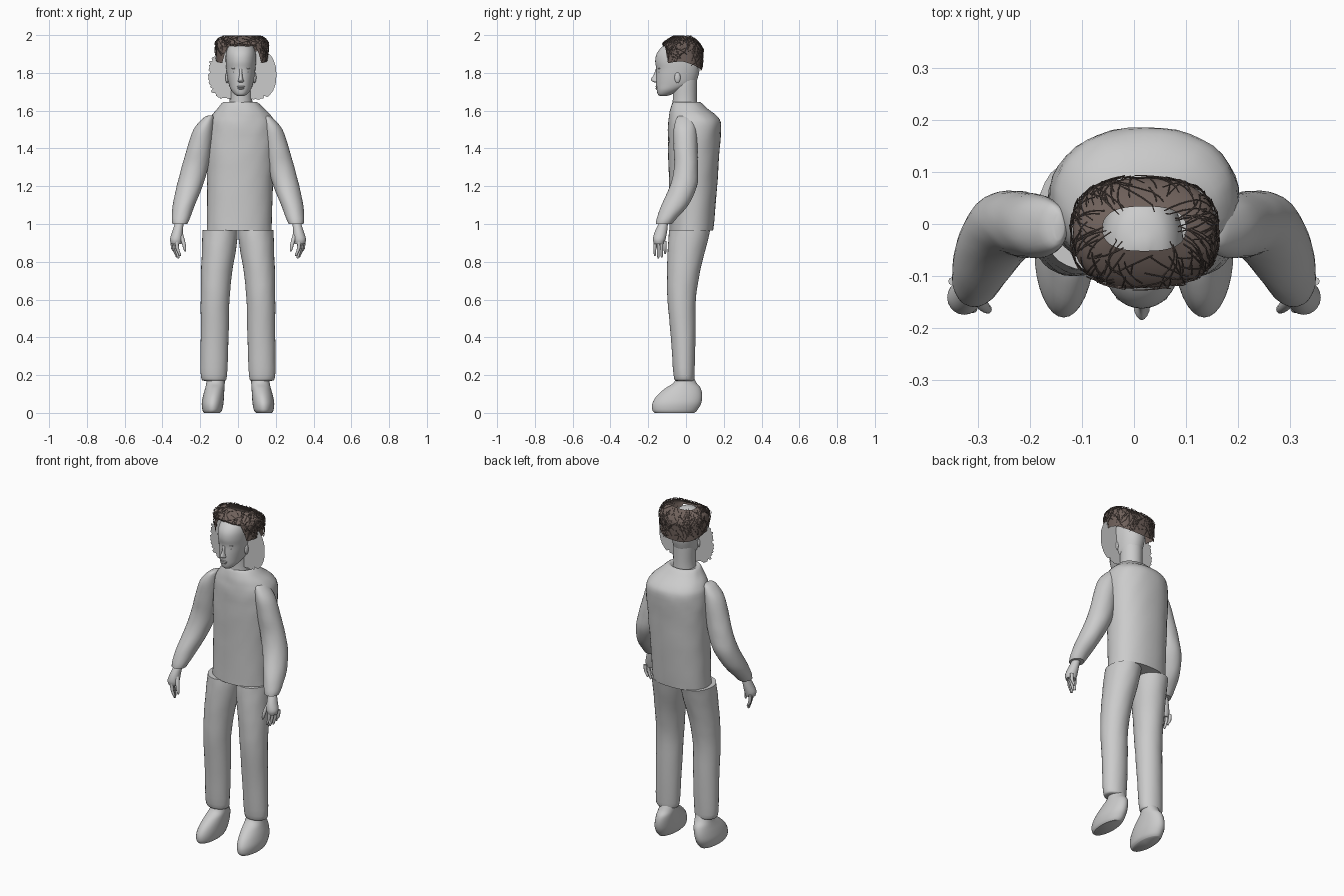
import bpy, bmesh, math, random
from mathutils import Vector

random.seed(4)
cube = bpy.data.objects.get("Cube")
if cube:
    bpy.data.objects.remove(cube, do_unlink=True)


def material(name, rgb):
    mat = bpy.data.materials.new(name)
    mat.use_nodes = True
    mat.diffuse_color = (*rgb, 1)
    mat.node_tree.nodes["Principled BSDF"].inputs["Base Color"].default_value = (*rgb, 1)
    return mat


GREY = material("clay grey", (0.6, 0.6, 0.6))
BROWN = material("hair brown", (0.16, 0.12, 0.105))


def finish(name, bm, mat):
    bmesh.ops.recalc_face_normals(bm, faces=bm.faces)
    mesh = bpy.data.meshes.new(name)
    bm.to_mesh(mesh)
    bm.free()
    mesh.materials.append(mat)
    ob = bpy.data.objects.new(name, mesh)
    bpy.context.collection.objects.link(ob)
    bpy.ops.object.select_all(action='DESELECT')
    ob.select_set(True)
    bpy.context.view_layer.objects.active = ob
    bpy.ops.object.shade_smooth_by_angle(angle=math.radians(50))


def spow(v, p):
    return math.copysign(abs(v) ** p, v)


def smooth_rows(rows, steps):
    """Catmull-Rom interpolation between section rows."""
    out = []
    for i in range(len(rows) - 1):
        a, b, c, d = rows[max(i - 1, 0)], rows[i], rows[i + 1], rows[min(i + 2, len(rows) - 1)]
        for k in range(steps):
            t = k / steps
            out.append([q + t / 2 * (r - p + t * (2 * p - 5 * q + 4 * r - s + t * (3 * (q - r) + s - p)))
                        for p, q, r, s in zip(a, b, c, d)])
    return out + [rows[-1]]


def loft(name, rows, side=1, offset=0.0, n=32, power=1.0, steps=4, ripple=0.0):
    """Skin through horizontal sections given as (z, x0, x1, y0, y1)."""
    bm = bmesh.new()
    rings = []
    for z, x0, x1, y0, y1 in smooth_rows(rows, steps):
        ring = []
        for i in range(n):
            a = math.tau * i / n
            r = 1 + ripple * math.sin(z * 47 + 3 * math.sin(a * 3)) * math.sin(a * 5 + z * 13)
            x = (x0 + x1) / 2 + (x1 - x0) / 2 * spow(math.cos(a), power) * r
            y = (y0 + y1) / 2 + (y1 - y0) / 2 * spow(math.sin(a), power) * r
            ring.append(bm.verts.new((offset + side * x, y, z)))
        rings.append(ring)
    for lo, hi in zip(rings, rings[1:]):
        for i in range(n):
            bm.faces.new((lo[i], lo[(i + 1) % n], hi[(i + 1) % n], hi[i]))
    bm.faces.new(rings[0])
    bm.faces.new(rings[-1])
    finish(name, bm, GREY)


def blob(name, centre, size):
    bm = bmesh.new()
    bmesh.ops.create_uvsphere(bm, u_segments=16, v_segments=10, radius=1)
    bmesh.ops.scale(bm, vec=size, verts=bm.verts)
    bmesh.ops.translate(bm, vec=centre, verts=bm.verts)
    finish(name, bm, GREY)


# Shirt body with rounded back and sloping collar
loft("torso", [
    (0.965, -.165, .178, -.087, .145), (1.2, -.163, .185, -.09, .165),
    (1.4, -.165, .2, -.095, .178), (1.52, -.158, .2, -.095, .187),
    (1.57, -.14, .18, -.09, .165), (1.61, -.11, .14, -.083, .115),
    (1.645, -.08, .1, -.07, .075), (1.635, -.055, .08, -.055, .055)],
    n=40, power=.9, ripple=.012)

# Neck and head
HX = .015
loft("neck", [(1.58, -.07, .07, -.075, .06), (1.66, -.06, .06, -.07, .057),
              (1.75, -.06, .06, -.07, .058), (1.82, -.055, .055, -.06, .06)], offset=HX)
loft("head", [
    (1.678, -.018, .018, -.14, -.1), (1.688, -.034, .034, -.15, -.07),
    (1.71, -.052, .052, -.155, -.02), (1.74, -.064, .064, -.158, .045),
    (1.78, -.072, .072, -.158, .064), (1.82, -.077, .077, -.157, .072),
    (1.86, -.08, .08, -.163, .074), (1.9, -.079, .079, -.156, .071),
    (1.935, -.069, .069, -.13, .052), (1.96, -.047, .047, -.092, .02),
    (1.972, -.012, .012, -.05, -.03)], offset=HX, n=40, power=.93)

# Face details, mostly sunk into the head
loft("nose", [(1.748, -.008, .008, -.163, -.14), (1.756, -.016, .016, -.18, -.135),
              (1.768, -.012, .012, -.185, -.135), (1.79, -.008, .008, -.171, -.135),
              (1.82, -.009, .009, -.16, -.135)], offset=HX, n=16)
blob("upper_lip", (HX, -.151, 1.727), (.022, .011, .005))
blob("lower_lip", (HX, -.15, 1.718), (.018, .012, .006))
for side, tag in ((1, "left"), (-1, "right")):
    blob(tag + "_eye", (HX + side * .03, -.138, 1.805), (.013, .009, .006))
    blob(tag + "_brow", (HX + side * .03, -.141, 1.824), (.02, .009, .004))
    blob(tag + "_ear", (HX + side * .073, -.045, 1.775), (.009, .016, .029))

# Limbs, built once per side
for side, tag in ((1, "left"), (-1, "right")):
    loft(tag + "_leg", [
        (.17, .068, .18, -.055, .04), (.2, .058, .197, -.066, .045),
        (.4, .05, .197, -.08, .05), (.6, .045, .197, -.098, .052),
        (.75, .03, .195, -.1, .075), (.9, .005, .19, -.095, .112),
        (.968, .002, .187, -.088, .13)], side, ripple=.012)
    loft(tag + "_shoe", [
        (0, .095, .18, -.165, .045), (.015, .084, .188, -.178, .06),
        (.05, .077, .192, -.178, .08), (.09, .074, .185, -.155, .086),
        (.13, .072, .174, -.11, .078), (.16, .07, .167, -.065, .055),
        (.2, .07, .162, -.045, .035)], side)
    loft(tag + "_arm", [
        (1.575, .135, .155, -.03, .02), (1.56, .128, .185, -.05, .04),
        (1.5, .13, .235, -.065, .055), (1.4, .142, .27, -.065, .06),
        (1.3, .158, .298, -.063, .064), (1.2, .188, .325, -.085, .058),
        (1.1, .228, .345, -.13, .012), (1.03, .255, .351, -.155, -.05),
        (1.0, .268, .347, -.16, -.075)], side, ripple=.012)
    # Hand: palm, four fingers and a thumb
    loft(tag + "_palm", [
        (.895, .3, .355, -.17, -.115), (.92, .294, .36, -.175, -.108),
        (.96, .292, .348, -.165, -.1), (1.01, .288, .332, -.14, -.095)], side, n=20)
    for k in range(4):
        x, y, tip = .316 + .008 * k, -.165 + .018 * k, (.83, .818, .822, .84)[k]
        rows = [(tip, x - .012, x - .004, y - .003, y + .004),
                (tip + .01, x - .014, x, y - .006, y + .007),
                (.87, x - .004, x + .014, y - .008, y + .008),
                (.91, x - .002, x + .018, y - .008, y + .009)]
        loft(f"{tag}_finger_{k + 1}", rows, side, n=10, steps=2)
    loft(tag + "_thumb", [
        (.855, .276, .284, -.168, -.16), (.87, .274, .29, -.173, -.156),
        (.91, .28, .302, -.168, -.146), (.95, .292, .32, -.155, -.125)], side, n=12, steps=2)

# Flat ragged card standing behind the face, straighter on its left edge
bm = bmesh.new()
outline = []
for i in range(110):
    a = math.tau * i / 110
    r = 1 - random.random() * (.01 if math.cos(a) > .6 else .1)
    outline.append(bm.verts.new((.02 + .183 * spow(math.cos(a), .62) * r, -.038,
                                 1.79 + .142 * spow(math.sin(a), .8) * r)))
bm.faces.new(outline)
finish("hair_card", bm, GREY)


# Cropped hair: a domed cap with an open crown, t runs from hem (0) to crown (1)
def hair_point(a, t, lift=0.0):
    s = max(0, min(1, (-math.sin(a) - .68) / .24))
    hem = 1.84 + .1 * s * s * (3 - 2 * s) + .02 * math.cos(a) ** 2
    u = max(0, (t - .5) * 2)
    scale = math.cos(u * .95) + lift - .06 * max(0, .5 - t)
    z = hem + (1.95 - hem) * min(1, t * 2) + .047 * math.sin(u * .95) / math.sin(.95)
    x = .138 * spow(math.cos(a), .75) * scale
    y = .105 * spow(math.sin(a), .8) * scale * (1 - .3 * u)
    return Vector((.02 + x, -.017 + .008 * u + y, z - max(0, y) * .25 + lift * .1))


bm = bmesh.new()
N, ROWS = 40, 13
grid = [[bm.verts.new(hair_point(math.tau * i / N, j / (ROWS - 1))) for i in range(N)]
        for j in range(ROWS)]
for lo, hi in zip(grid, grid[1:]):
    for i in range(N):
        bm.faces.new((lo[i], lo[(i + 1) % N], hi[(i + 1) % N], hi[i]))
finish("hair_cap", bm, BROWN)

# Criss-crossing loose strands
curve = bpy.data.curves.new("hair_strands", 'CURVE')
curve.dimensions = '3D'
curve.bevel_depth = .0012
curve.bevel_resolution = 0
for k in range(230):
    a, t = random.uniform(0, math.tau), random.uniform(-.06, .75)
    da, dt = random.uniform(-.6, .6), random.uniform(.15, .5)
    lift = random.uniform(.005, .03)
    spline = curve.splines.new('POLY')
    spline.points.add(4)
    for i, p in enumerate(spline.points):
        q = hair_point(a + da * i / 4, min(t + dt * i / 4, 1.1), lift + .008 * i)
        p.co = (q.x, q.y, min(q.z, 1.998), 1)
curve.materials.append(BROWN)
bpy.context.collection.objects.link(bpy.data.objects.new("hair_strands", curve))
